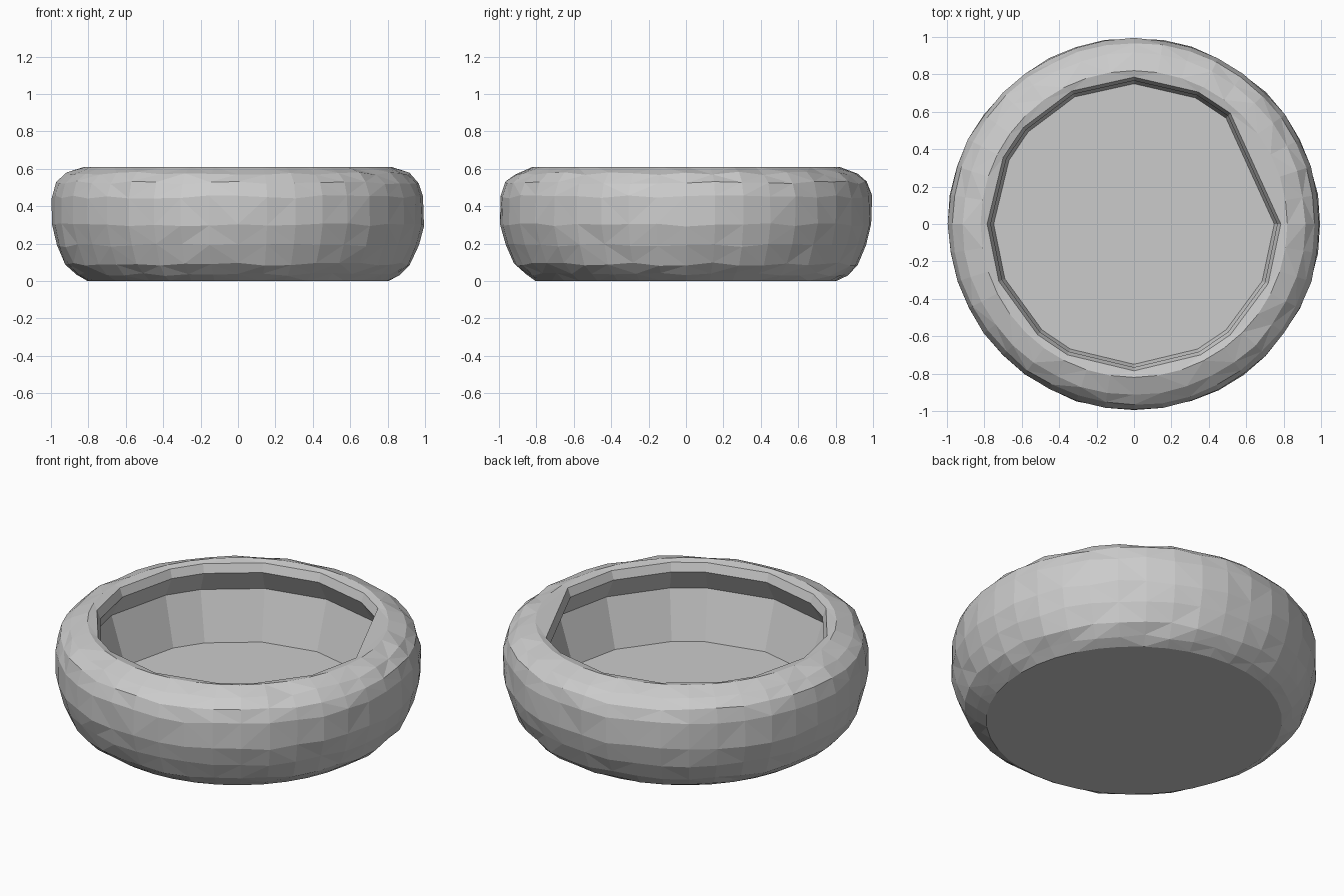
import bpy, bmesh, math, random
from mathutils import Vector

random.seed(4)
if "Cube" in bpy.data.objects:
    bpy.data.objects.remove(bpy.data.objects["Cube"], do_unlink=True)

# One plain grey for the whole bowl
grey = bpy.data.materials.new("plain grey")
grey.use_nodes = True
colour = (0.6, 0.6, 0.6, 1)
grey.diffuse_color = colour
grey.node_tree.nodes["Principled BSDF"].inputs["Base Color"].default_value = colour

# Outer wall profile (radius, height), from the base up to the rim crest
OUTER = [(0.805, 0), (0.865, 0.035), (0.925, 0.09), (0.97, 0.19), (0.998, 0.3),
         (0.998, 0.45), (0.972, 0.525), (0.92, 0.575), (0.82, 0.61)]
# Basin profile: lip, undercut, sloping wall, floor
INNER = [(0.785, 0.6), (0.766, 0.55), (0.84, 0.42), (0.75, 0.14)]
# Uneven corners of the opening, in degrees
CORNERS = [0, 49, 64, 90, 115, 139, 153, 180, 203, 229, 243, 270, 297, 311, 336]
SIDES = 40

bm = bmesh.new()


def ring(radius, height, degrees, rough=0):
    """Closed loop of edges with slightly rough radii and heights."""
    verts = []
    for d in degrees:
        a = math.radians(d)
        r = radius - random.uniform(0, rough)
        z = height + random.uniform(-rough, rough)
        verts.append(bm.verts.new((r * math.cos(a), r * math.sin(a), z)))
    return [bm.edges.new((v, verts[i - 1])) for i, v in enumerate(verts)]


def skin(loops):
    for a, b in zip(loops, loops[1:]):
        bmesh.ops.bridge_loops(bm, edges=a + b)


def cap(loop):
    bmesh.ops.contextual_create(bm, geom=loop)


# Rounded outer wall with lightly hammered facets
outer = []
for i, (r, z) in enumerate(OUTER):
    edge_ring = i in (0, len(OUTER) - 1)
    angles = [360 / SIDES * k for k in range(SIDES)]
    outer.append(ring(r, z, angles, 0 if edge_ring else 0.009))
inner = [ring(r, z, CORNERS) for r, z in INNER]
skin(outer + inner)

# Flat base and basin floor
cap(outer[0])
cap(inner[-1])

# Split the wall quads so each facet is flat
bmesh.ops.triangulate(bm, faces=[f for f in bm.faces if len(f.verts) == 4])
bmesh.ops.recalc_face_normals(bm, faces=bm.faces[:])

mesh = bpy.data.meshes.new("bowl")
bm.to_mesh(mesh)
bm.free()
mesh.materials.append(grey)
bowl = bpy.data.objects.new("bowl", mesh)
bpy.context.scene.collection.objects.link(bowl)
